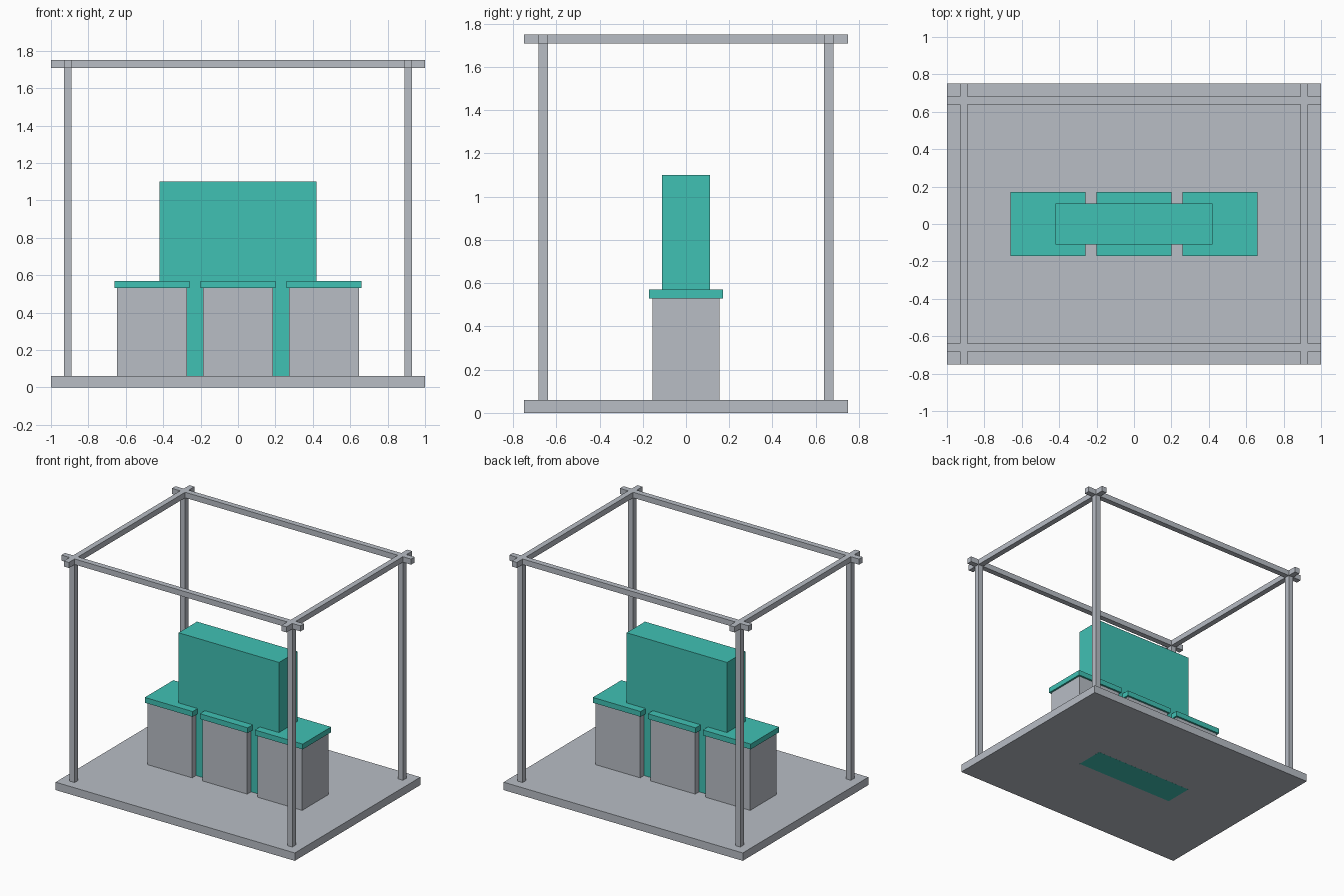
import bpy

if "Cube" in bpy.data.objects:
    bpy.data.objects.remove(bpy.data.objects["Cube"])


def material(name, rgb):
    m = bpy.data.materials.new(name)
    m.diffuse_color = (*rgb, 1.0)
    m.use_nodes = True
    m.node_tree.nodes["Principled BSDF"].inputs["Base Color"].default_value = m.diffuse_color
    return m


GREY = material("light_grey", (0.479, 0.509, 0.558))
TEAL = material("teal", (0.051, 0.533, 0.456))


def box(name, x, y, z, mat):
    """Box spanning the (min, max) ranges x, y and z."""
    verts = [(a, b, c) for a in x for b in y for c in z]
    faces = [(0, 1, 3, 2), (4, 6, 7, 5), (0, 4, 5, 1),
             (2, 3, 7, 6), (0, 2, 6, 4), (1, 5, 7, 3)]
    mesh = bpy.data.meshes.new(name)
    mesh.from_pydata(verts, [], faces)
    mesh.materials.append(mat)
    obj = bpy.data.objects.new(name, mesh)
    bpy.context.collection.objects.link(obj)
    return obj


def around(centre, half):
    return (centre - half, centre + half)


# Floor slab, lifted a hair so the central block's underside stays visible
box("floor_slab", (-1, 1), (-0.75, 0.75), (0.0004, 0.06), GREY)

# Central block, running from the ground up through the slab
box("central_block", (-0.42, 0.42), (-0.11, 0.11), (0, 1.10), TEAL)

# Three pedestals with overhanging caps
for label, cx in (("left", -0.46), ("middle", 0.0), ("right", 0.46)):
    box(label + "_pedestal", around(cx, 0.186), around(0, 0.156), (0.06, 0.53), GREY)
    box(label + "_cap", around(cx, 0.20), around(0, 0.17), (0.53, 0.57), TEAL)

# Open frame: corner posts and crossing top rails
PX, PY, R = 0.91, 0.66, 0.021
for sx, side in ((-1, "left"), (1, "right")):
    box(side + "_rail", around(sx * PX, R), (-0.75, 0.75), (1.708, 1.75), GREY)
    for sy, end in ((-1, "front"), (1, "back")):
        box(f"{end}_{side}_post", around(sx * PX, R), around(sy * PY, R), (0.06, 1.708), GREY)
for sy, end in ((-1, "front"), (1, "back")):
    box(end + "_rail", (-1, 1), around(sy * PY, R), (1.708, 1.75), GREY)
